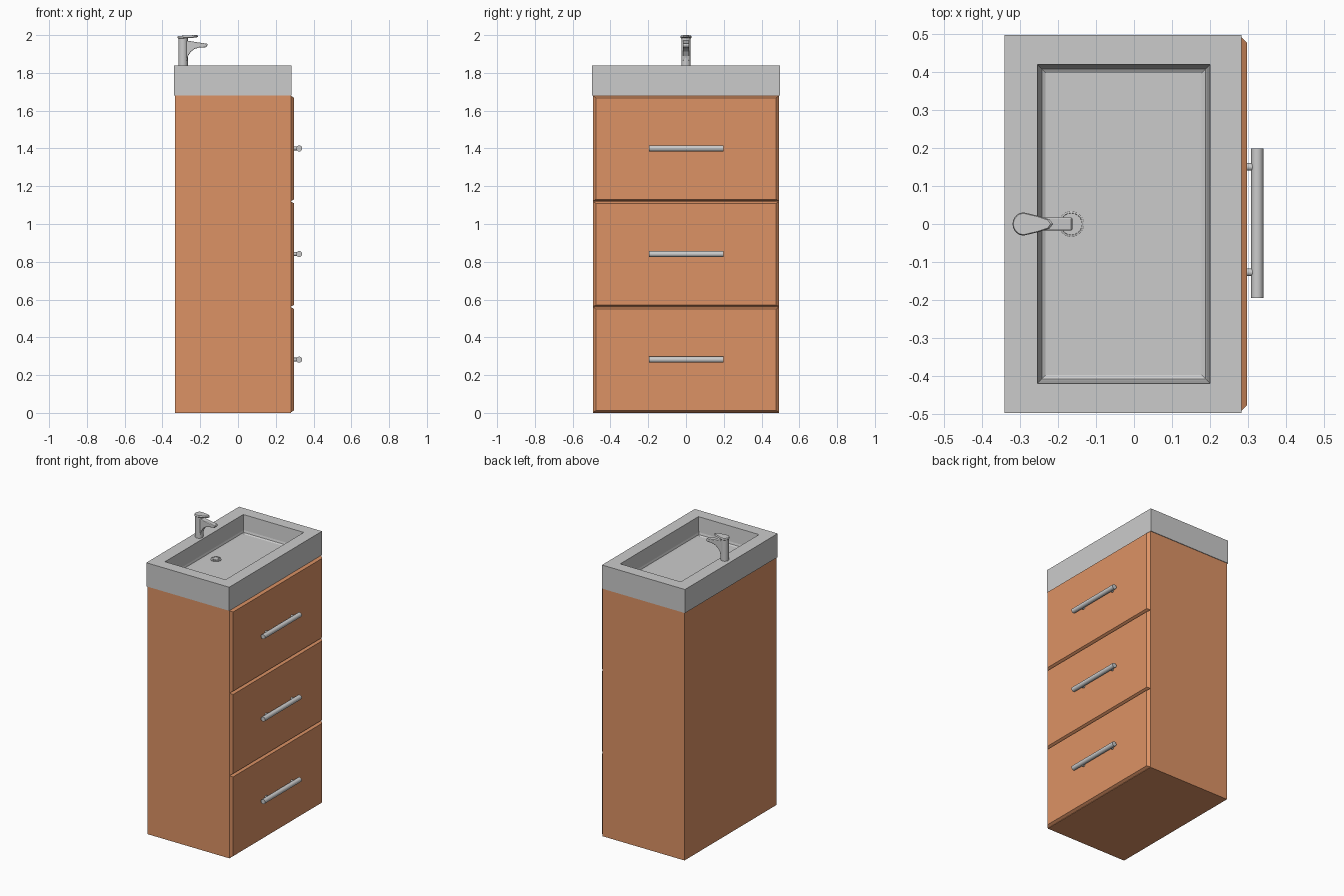
import bpy, bmesh, math
from mathutils import Matrix, Vector

if "Cube" in bpy.data.objects:
    bpy.data.objects.remove(bpy.data.objects["Cube"])

wood = bpy.data.materials.new("wood")
wood.diffuse_color = (0.72, 0.29, 0.13, 1)
wood.use_nodes = True
wood.node_tree.nodes["Principled BSDF"].inputs["Base Color"].default_value = wood.diffuse_color


def finish(bm, name, mat=None, smooth=False):
    bmesh.ops.recalc_face_normals(bm, faces=bm.faces)
    me = bpy.data.meshes.new(name)
    bm.to_mesh(me)
    bm.free()
    ob = bpy.data.objects.new(name, me)
    bpy.context.collection.objects.link(ob)
    if mat:
        me.materials.append(mat)
    if smooth:
        bpy.ops.object.select_all(action='DESELECT')
        ob.select_set(True)
        bpy.context.view_layer.objects.active = ob
        bpy.ops.object.shade_smooth_by_angle(angle=math.radians(35))
    return ob


def add_box(bm, x0, x1, y0, y1, z0, z1, rot=Matrix()):
    m = Matrix.Translation(((x0 + x1) / 2, (y0 + y1) / 2, (z0 + z1) / 2))
    bmesh.ops.create_cube(bm, size=1, matrix=rot @ m @ Matrix.Diagonal((x1 - x0, y1 - y0, z1 - z0, 1)))


def add_rod(bm, a, b, r, sides=24):
    a, b = Vector(a), Vector(b)
    d = b - a
    m = Matrix.Translation((a + b) / 2) @ d.to_track_quat('Z', 'Y').to_matrix().to_4x4()
    bmesh.ops.create_cone(bm, cap_ends=True, segments=sides, radius1=r, radius2=r, depth=d.length, matrix=m)


def loft(bm, rings, cap_start=True):
    vs = [[bm.verts.new(p) for p in ring] for ring in rings]
    n = len(rings[0])
    for a, b in zip(vs, vs[1:]):
        for i in range(n):
            bm.faces.new((a[i], a[(i + 1) % n], b[(i + 1) % n], b[i]))
    if cap_start:
        bm.faces.new(vs[0])
    bm.faces.new(vs[-1])


# Cabinet carcass
bm = bmesh.new()
add_box(bm, -0.334, 0.28, -0.493, 0.493, 0, 1.68)
finish(bm, "cabinet", wood)

# Drawers with chamfered fronts, and their bar handles
for i, name in enumerate(("bottom", "middle", "top")):
    z0 = 0.003 + 0.559 * i
    z1 = z0 + 0.557
    bm = bmesh.new()
    loft(bm, [[(x, s * (0.493 - c), z) for s, z in
               ((-1, z0 + k), (1, z0 + k), (1, z1 - k), (-1, z1 - k))]
              for x, c, k in ((0.28, 0, 0), (0.297, 0.017, 0.01))])
    finish(bm, name + "_drawer_front", wood)
    zc = z0 + 0.279
    bm = bmesh.new()
    add_rod(bm, (0.324, -0.195, zc), (0.324, 0.198, zc), 0.016)
    for y in (-0.127, 0.15):
        add_rod(bm, (0.295, y, zc), (0.32, y, zc), 0.01, 16)
    finish(bm, name + "_drawer_handle", smooth=True)


# Basin: outer block lofted over the rim and down into the bowl
def rect(x0, x1, y, z, c=0):
    return [(x0 + c, -y + c, z), (x1 - c, -y + c, z), (x1 - c, y - c, z), (x0 + c, y - c, z)]


bm = bmesh.new()
loft(bm, [rect(-0.34, 0.282, 0.497, 1.68), rect(-0.34, 0.282, 0.497, 1.84),
          rect(-0.254, 0.2, 0.419, 1.84), rect(-0.254, 0.2, 0.419, 1.74, 0.008),
          rect(-0.254, 0.2, 0.419, 1.726, 0.012), rect(-0.254, 0.2, 0.419, 1.72, 0.022)])
finish(bm, "basin")

# Drain: outer ring, hub and radial ribs
DX = -0.165
bm = bmesh.new()
loft(bm, [[(DX + r * math.cos(t * math.tau / 32), r * math.sin(t * math.tau / 32), z) for t in range(32)]
          for r, z in ((0.034, 1.718), (0.034, 1.724), (0.029, 1.725), (0.028, 1.721))])
add_rod(bm, (DX, 0, 1.72), (DX, 0, 1.725), 0.007, 16)
for i in range(20):
    rot = Matrix.Translation((DX, 0, 0)) @ Matrix.Rotation(i * math.tau / 20, 4, 'Z')
    add_box(bm, 0.005, 0.03, -0.0018, 0.0018, 1.72, 1.7245, rot)
finish(bm, "drain")

# Tap body
FX = -0.291
bm = bmesh.new()
add_rod(bm, (FX, 0, 1.838), (FX, 0, 1.986), 0.025, 32)
finish(bm, "tap_body", smooth=True)

# Tap spout: side profile with a curved underside
profile = [(-0.29, 1.972), (-0.262, 1.970), (-0.21, 1.961), (-0.165, 1.955), (-0.161, 1.95),
           (-0.166, 1.936), (-0.205, 1.934), (-0.23, 1.927), (-0.25, 1.912), (-0.264, 1.89),
           (-0.27, 1.865), (-0.29, 1.865)]
bm = bmesh.new()
loft(bm, [[(x, y, z) for x, z in profile] for y in (-0.017, 0.017)])
spout = finish(bm, "tap_spout")
bev = spout.modifiers.new("round", 'BEVEL')
bev.width, bev.segments, bev.angle_limit = 0.004, 3, math.radians(50)

# Tap lever: teardrop plate, rounded over the body and tapering forward
half = [(FX + 0.028 * math.cos(a), 0.03 * math.sin(a)) for a in
        [math.radians(80 + 10 * k) for k in range(21)]]
outline = half + [(-0.25, -0.021), (-0.222, -0.012), (-0.213, 0), (-0.222, 0.012), (-0.25, 0.021)]


def lever_ring(scale, z):
    return [(FX + (x - FX) * scale, y * scale, z + 0.004 * max(0, x - FX) / 0.08) for x, y in outline]


bm = bmesh.new()
loft(bm, [lever_ring(0.9, 1.983), lever_ring(1, 1.986), lever_ring(1, 1.993), lever_ring(0.92, 1.9965)])
finish(bm, "tap_lever", smooth=True)
